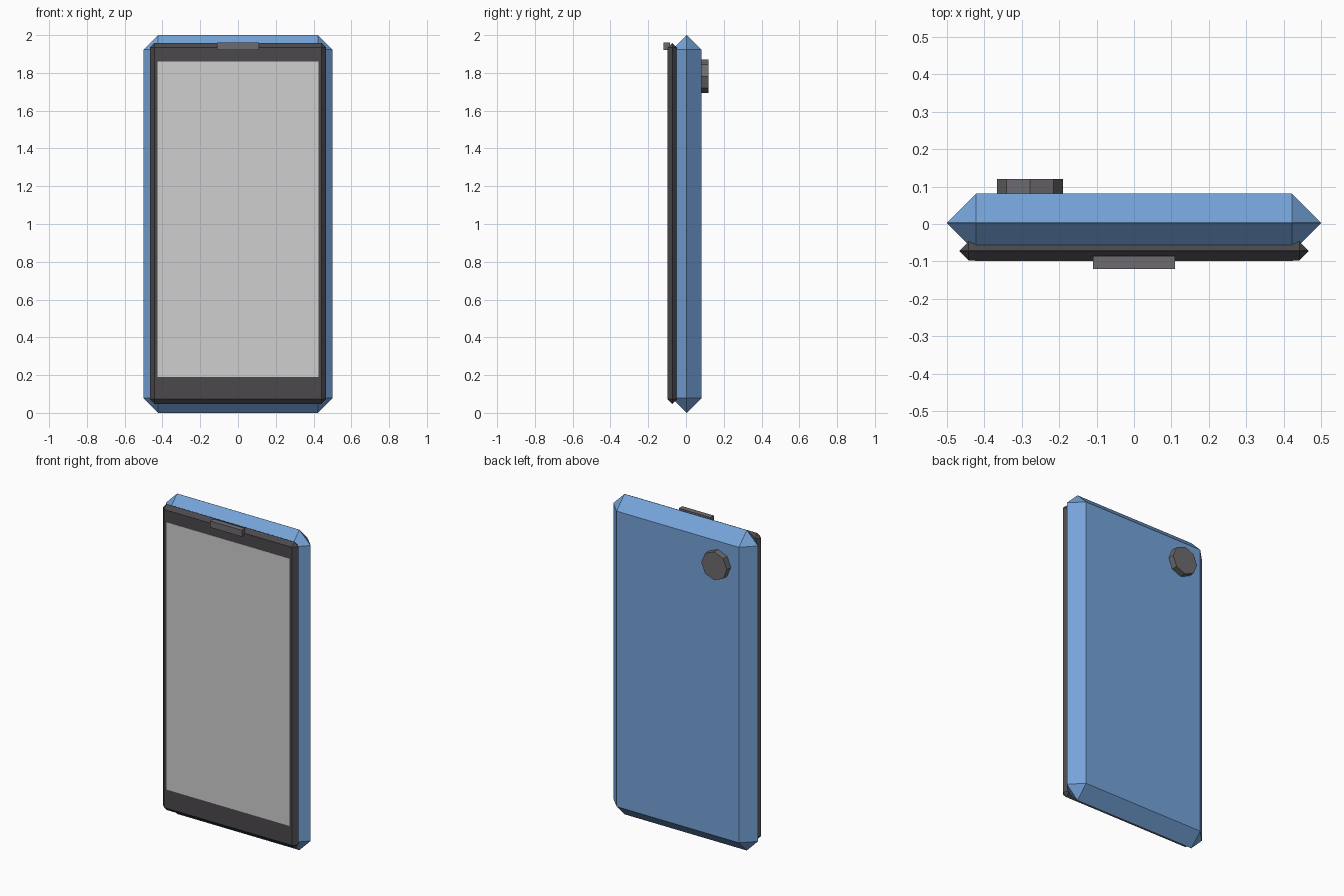
import bpy
import math

default = bpy.data.objects.get("Cube")
if default:
    bpy.data.objects.remove(default, do_unlink=True)


def material(name, r, g, b):
    m = bpy.data.materials.new(name)
    m.use_nodes = True
    m.diffuse_color = (r, g, b, 1)
    m.node_tree.nodes["Principled BSDF"].inputs["Base Color"].default_value = (r, g, b, 1)
    return m


blue = material("blue", 0.18, 0.37, 0.70)
charcoal = material("charcoal", 0.07, 0.066, 0.073)
grey = material("mid grey", 0.155, 0.148, 0.16)
light = material("light grey", 0.62, 0.62, 0.62)


def box(name, lo, hi, mat, chamfer=0):
    """Box between two corners, with an optional flat chamfer on every edge."""
    bpy.ops.mesh.primitive_cube_add(size=1, location=[(a + b) / 2 for a, b in zip(lo, hi)])
    ob = bpy.context.object
    ob.name = name
    ob.scale = [b - a for a, b in zip(lo, hi)]
    bpy.ops.object.transform_apply(location=False, rotation=False, scale=True)
    ob.data.materials.append(mat)
    if chamfer:
        mod = ob.modifiers.new("chamfer", "BEVEL")
        mod.width = chamfer
        mod.segments = 1
        mod.limit_method = "NONE"
        bpy.ops.object.modifier_apply(modifier=mod.name)
    return ob


# Case: the chamfers meet in a ridge around the sides
box("case", (-0.5, -0.075, 0), (0.5, 0.081, 2), blue, 0.0775)

# Front panel with its own ridge, and the display on it
box("front_panel", (-0.467, -0.097, 0.048), (0.467, -0.047, 1.958), charcoal, 0.0245)
box("screen", (-0.425, -0.099, 0.19), (0.425, -0.095, 1.86), light)

# Earpiece bar at the top of the panel
box("earpiece", (-0.11, -0.12, 1.92), (0.11, -0.086, 1.96), grey)

# Eight-sided camera on the back
bpy.ops.mesh.primitive_cylinder_add(vertices=8, radius=0.0885, depth=0.05,
                                    location=(-0.278, 0.095, 1.782),
                                    rotation=(math.pi / 2, 0, 0))
camera = bpy.context.object
camera.name = "rear_lens"
camera.data.materials.append(grey)
